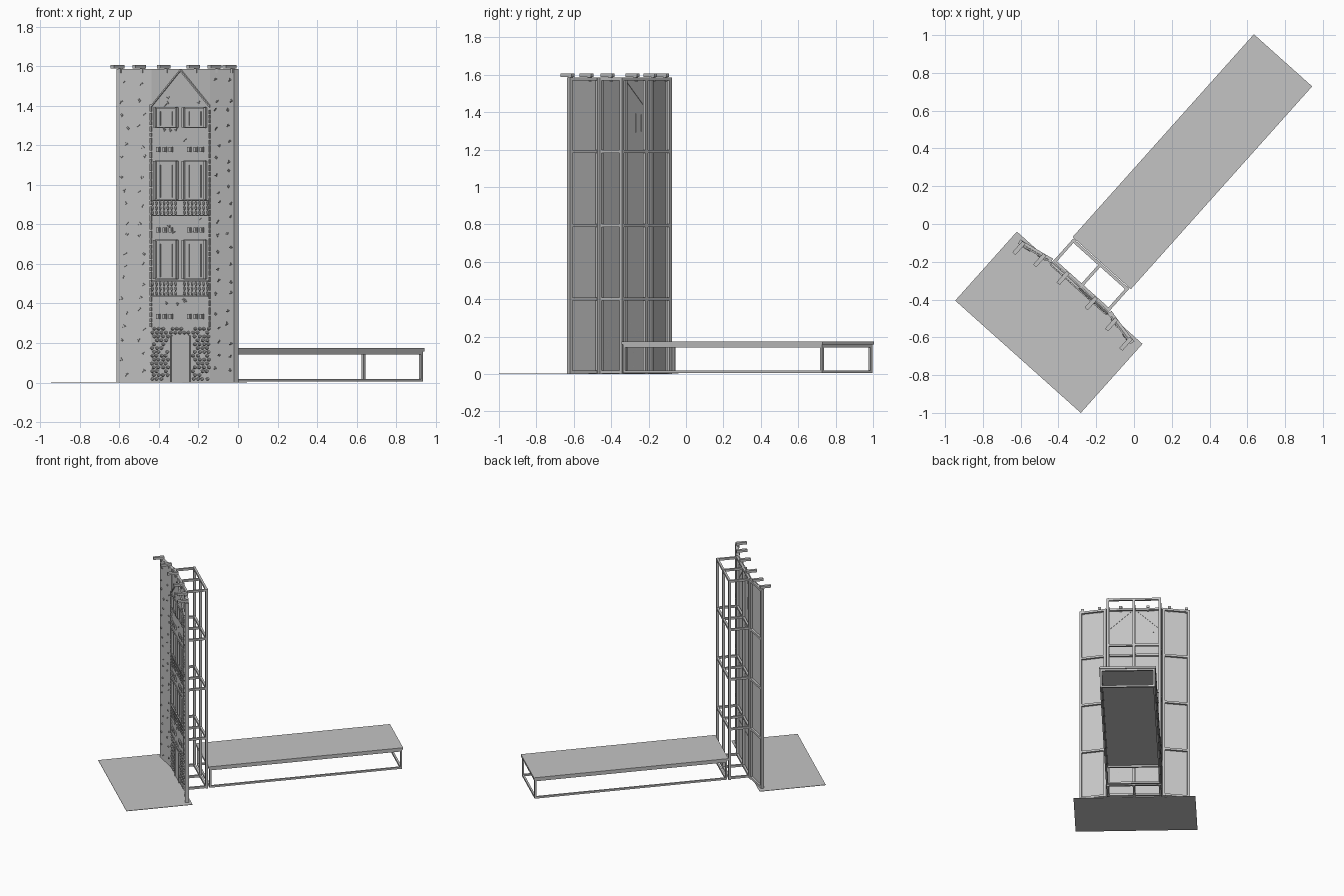
import bpy, bmesh, math, random
from mathutils import Matrix, Vector

if "Cube" in bpy.data.objects:
    bpy.data.objects.remove(bpy.data.objects["Cube"])
random.seed(4)

grey = bpy.data.materials.new("plain_grey")
grey.use_nodes = True
grey.diffuse_color = (0.55, 0.55, 0.55, 1)
grey.node_tree.nodes["Principled BSDF"].inputs["Base Color"].default_value = grey.diffuse_color

# The whole set is turned on the ground
SET = Matrix.Translation((-0.2875, -0.3375, 0)) @ Matrix.Rotation(math.radians(-41.8), 4, 'Z')
HALF, TOP, BAR = 0.2, 1.585, 0.018
WING = 0.204
LEVELS = [0.012, 0.4, 0.795, 1.19, TOP - 0.009]


def wing_frame(s):
    return SET @ Matrix.Translation((s * HALF, 0, 0)) @ Matrix.Rotation(-s * 0.197, 4, 'Z')


def box(bm, x, y, z):
    """Box from (low, high) pairs on each axis."""
    size = [b - a for a, b in (x, y, z)]
    mid = [(a + b) / 2 for a, b in (x, y, z)]
    m = Matrix.Translation(mid) @ Matrix.Diagonal((*size, 1))
    bmesh.ops.create_cube(bm, size=1, matrix=m)


def bar(bm, a, b, w=BAR):
    """Square bar along one axis between two points."""
    box(bm, *[(min(p, q) - w / 2, max(p, q) + w / 2) for p, q in zip(a, b)])


def prism(bm, outline, y0, y1):
    """Extrude an x-z outline along y."""
    face = bm.faces.new([bm.verts.new((x, y0, z)) for x, z in outline])
    new = bmesh.ops.extrude_face_region(bm, geom=[face])["geom"]
    for v in new:
        if isinstance(v, bmesh.types.BMVert):
            v.co.y = y1


def finish(bm, name, frame=SET):
    bmesh.ops.recalc_face_normals(bm, faces=bm.faces)
    bm.transform(frame)
    mesh = bpy.data.meshes.new(name)
    bm.to_mesh(mesh)
    bm.free()
    mesh.materials.append(grey)
    ob = bpy.data.objects.new(name, mesh)
    bpy.context.collection.objects.link(ob)
    return ob


def chip(bm, x, z, y=-0.005):
    """Bent little crack made of two tilted slivers."""
    for k in (0, 1):
        m = (Matrix.Translation((x + k * 0.006, y, z + k * 0.005))
             @ Matrix.Rotation(random.uniform(-1, 1), 4, 'Y')
             @ Matrix.Diagonal((0.014, 0.008, 0.004, 1)))
        bmesh.ops.create_cube(bm, size=1, matrix=m)


# Ground sheet
bm = bmesh.new()
box(bm, (-0.446, 0.446), (-0.49, 0), (0, 0.003))
finish(bm, "ground_sheet")

# Long platform and its frame
bm = bmesh.new()
box(bm, (-0.207, 0.207), (0.175, 1.615), (0.158, 0.174))
finish(bm, "platform_deck")
bm = bmesh.new()
near, far, px = 0.19, 1.602, 0.195
for s in (-1, 1):
    for z in (0.012, 0.15):
        bar(bm, (s * px, near, z), (s * px, far, z), 0.014)
    for y in (near, far):
        bar(bm, (s * px, y, 0.012), (s * px, y, 0.15), 0.014)
for y in (near, far):
    for z in (0.012, 0.15):
        bar(bm, (-px, y, z), (px, y, z), 0.014)
finish(bm, "platform_frame")

# Scaffold tower behind the wall
bm = bmesh.new()
front, back, sx = 0.016, 0.163, 0.191
for x in (-sx, 0, sx):
    for y in (front, back):
        bar(bm, (x, y, 0.009), (x, y, TOP - 0.009))
    for z in LEVELS:
        bar(bm, (x, front, z), (x, back, z), 0.016)
for y in (front, back):
    for z in LEVELS:
        bar(bm, (-sx, y, z), (sx, y, z), 0.016)
finish(bm, "scaffold_tower")

# House front with a pointed gable, and sky corners beside it
EAVE = 1.4
bm = bmesh.new()
prism(bm, [(-HALF, 0), (HALF, 0), (HALF, EAVE), (0, TOP), (-HALF, EAVE)], -0.004, 0.003)
finish(bm, "house_front")
bm = bmesh.new()
for s in (-1, 1):
    prism(bm, [(s * HALF, EAVE), (s * HALF, TOP), (0, TOP)], 0, 0.006)
finish(bm, "gable_corners")

# Gable trim and corner strips
bm = bmesh.new()
for s in (-1, 1):
    prism(bm, [(s * HALF, EAVE), (0, TOP), (0, TOP - 0.01), (s * HALF, EAVE - 0.01)], -0.01, 0)
    z = 0.28
    while z < EAVE - 0.03:
        h = random.uniform(0.015, 0.04)
        box(bm, (s * 0.199 - 0.004, s * 0.199 + 0.004), (-0.012, 0), (z, z + h))
        z += h + 0.006
finish(bm, "house_trim")

# Windows: pane, jambs, lintel, sill and curtains
bm = bmesh.new()
for z0, z1 in ((0.525, 0.72), (0.925, 1.12), (1.29, 1.39)):
    for cx in (-0.096, 0.098):
        w = 0.074
        for s in (-1, 1):
            x = cx + s * w
            box(bm, (x - 0.006, x + 0.006), (-0.016, 0), (z0, z1))
            box(bm, (cx + s * 0.04 - 0.002, cx + s * 0.04 + 0.002), (-0.009, 0), (z0 + 0.01, z1 - 0.02))
        for z in (z0, z1):
            box(bm, (cx - w, cx + w), (-0.01, 0), (z - 0.003, z + 0.003))
finish(bm, "window_frames")

# Rows of small square vents
bm = bmesh.new()
for z in (0.335, 0.772, 1.178):
    for cx in (-0.105, 0.105):
        for k in (-1, 0, 1):
            x = cx + k * 0.042
            box(bm, (x - 0.012, x + 0.012), (-0.012, 0), (z - 0.013, z + 0.013))
            box(bm, (x - 0.007, x + 0.007), (-0.016, -0.01), (z - 0.009, z + 0.009))
finish(bm, "small_vents")

# Balconies with turned balusters
bm = bmesh.new()
for z0 in (0.437, 0.845):
    for z in (z0, z0 + 0.076):
        box(bm, (-0.196, 0.196), (-0.016, 0), (z - 0.003, z + 0.003))
    for s in (-1, 1):
        for i in range(7):
            x = s * (0.03 + i * 0.026)
            for j in range(3):
                m = Matrix.Translation((x, -0.01, z0 + 0.014 + j * 0.024)) @ Matrix.Diagonal((1, 0.8, 1.7, 1))
                bmesh.ops.create_icosphere(bm, subdivisions=1, radius=0.0075, matrix=m)
finish(bm, "balcony_balusters")

# Door with frame
bm = bmesh.new()
box(bm, (-0.06, 0.064), (-0.009, 0), (0.003, 0.235))
for x in (-0.06, 0.064):
    box(bm, (x - 0.004, x + 0.004), (-0.014, 0), (0.003, 0.238))
finish(bm, "door")

# Cobbles around the door
bm = bmesh.new()
for row in range(14):
    z = 0.018 + row * 0.0195
    for i in range(13):
        x = -0.186 + i * 0.031 + (row % 2) * 0.012 - 0.006
        if abs(x) > 0.198 or (abs(x) < 0.085 and z < 0.25) or random.random() < 0.12:
            continue
        m = (Matrix.Translation((x + random.uniform(-0.003, 0.003), -0.005, z))
             @ Matrix.Diagonal((1.2, 0.9, 0.85, 1)))
        bmesh.ops.create_icosphere(bm, subdivisions=1, radius=0.0105, matrix=m)
finish(bm, "door_cobbles")

# Cracks on the house front, between the openings
bm = bmesh.new()
for low, high in ((0.36, 0.42), (0.735, 0.835), (1.2, 1.28), (1.4, 1.45)):
    for k in range(4):
        chip(bm, random.uniform(-0.13, 0.13), random.uniform(low, high))
finish(bm, "front_cracks")

# Angled side wings, their back frames and cracks
for s, side in ((1, "left"), (-1, "right")):
    frame = wing_frame(s)
    bm = bmesh.new()
    box(bm, tuple(sorted((0, s * WING))), (-0.004, 0.004), (0, TOP))
    finish(bm, side + "_wing", frame)

    bm = bmesh.new()
    xa, xb = s * 0.012, s * (WING - 0.009)
    for x in (xa, xb):
        bar(bm, (x, 0.013, 0.009), (x, 0.013, TOP - 0.009))
    for z in LEVELS:
        bar(bm, (xa, 0.013, z), (xb, 0.013, z), 0.016)
    finish(bm, side + "_wing_frame", frame)

    bm = bmesh.new()
    for i in range(20):
        for j in range(2):
            chip(bm, s * (0.04 + 0.1 * j + random.uniform(0, 0.04)),
                 0.05 + i * 0.077 + random.uniform(-0.02, 0.02))
    finish(bm, side + "_wing_cracks", frame)

# Flat battlement blocks along the top
bm = bmesh.new()
for x, y in ((0.1, 0), (0.255, -0.012), (0.38, -0.038)):
    for s in (-1, 1):
        box(bm, (s * x - 0.011, s * x + 0.011), (y - 0.06, y + 0.02), (TOP + 0.003, TOP + 0.021))
        box(bm, (s * x - 0.008, s * x + 0.008), (y - 0.005, y + 0.012), (TOP - 0.02, TOP + 0.004))
finish(bm, "battlements")

# Hatch outline and lower seam on the back of the house front
bm = bmesh.new()
for x in (-0.145, -0.1):
    bar(bm, (x, 0.004, 1.295), (x, 0.004, 1.39), 0.005)
for z in (1.295, 1.39):
    bar(bm, (-0.145, 0.004, z), (-0.1, 0.004, z), 0.005)
bar(bm, (-0.18, 0.003, 0.285), (0.18, 0.003, 0.285), 0.004)
finish(bm, "back_seams")
